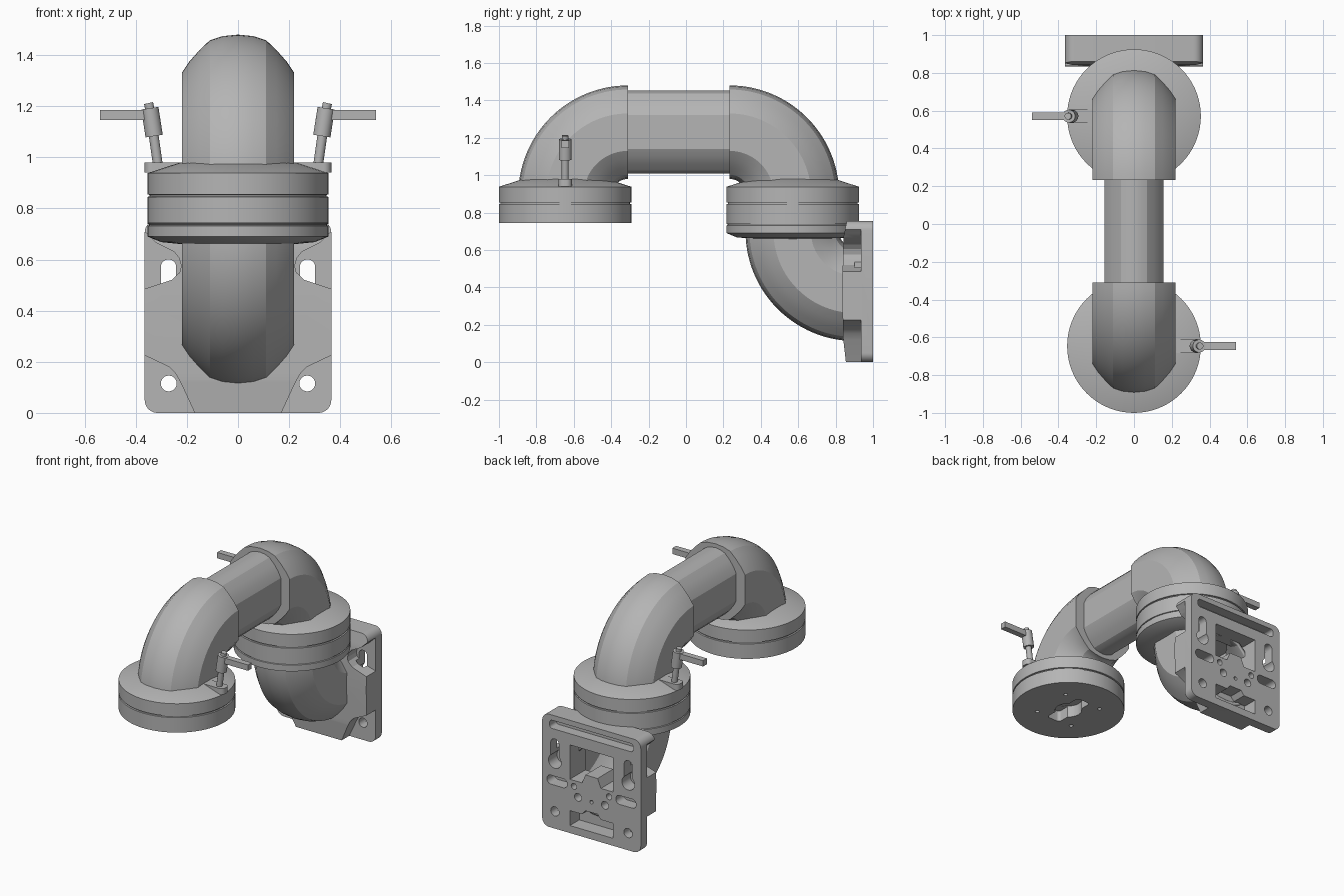
import bpy, bmesh
from math import sin, cos, pi, radians
from mathutils import Vector

cube = bpy.data.objects.get("Cube")
if cube:
    bpy.data.objects.remove(cube, do_unlink=True)

grey = bpy.data.materials.new("cast grey")
grey.use_nodes = True
colour = (0.46, 0.46, 0.46, 1)
grey.diffuse_color = colour
grey.node_tree.nodes["Principled BSDF"].inputs["Base Color"].default_value = colour


def finish(name, bm, smooth=True):
    bmesh.ops.recalc_face_normals(bm, faces=bm.faces[:])
    mesh = bpy.data.meshes.new(name)
    bm.to_mesh(mesh)
    bm.free()
    mesh.materials.append(grey)
    obj = bpy.data.objects.new(name, mesh)
    bpy.context.scene.collection.objects.link(obj)
    if smooth:
        shade(obj)
    return obj


def shade(obj):
    bpy.ops.object.select_all(action='DESELECT')
    obj.select_set(True)
    bpy.context.view_layer.objects.active = obj
    bpy.ops.object.shade_smooth_by_angle(angle=radians(20))


def loft(name, rings, caps=True, closed=False):
    """Skin a list of equal point rings."""
    bm = bmesh.new()
    loops = [[bm.verts.new(p) for p in ring] for ring in rings]
    n = len(loops[0])
    for a, b in zip(loops, loops[1:]):
        for i in range(n):
            j = (i + 1) % n
            bm.faces.new((a[i], a[j], b[j], b[i]))
    if caps:
        bm.faces.new(loops[0])
        bm.faces.new(loops[-1])
    return finish(name, bm)


def prism(name, pts, lo, hi, axis='Y'):
    """Extrude a flat outline along y or z."""
    def place(p, h):
        return (p[0], h, p[1]) if axis == 'Y' else (p[0], p[1], h)
    return loft(name, [[place(p, h) for p in pts] for h in (lo, hi)])


def disc_ring(r, z, y, n=72):
    return [(r * cos(2 * pi * i / n), y + r * sin(2 * pi * i / n), z) for i in range(n)]


def circle(cx, cy, r, n=24):
    return [(cx + r * cos(2 * pi * i / n), cy + r * sin(2 * pi * i / n)) for i in range(n)]


def rounded(x0, y0, x1, y1, r, n=8):
    pts = []
    corners = ((x1 - r, y1 - r), (x0 + r, y1 - r), (x0 + r, y0 + r), (x1 - r, y0 + r))
    for k, (cx, cy) in enumerate(corners):
        for i in range(n + 1):
            a = pi / 2 * (k + i / n)
            pts.append((cx + r * cos(a), cy + r * sin(a)))
    return pts


def rod(name, a, b, r):
    a, b = Vector(a), Vector(b)
    rot = (b - a).to_track_quat('Z', 'Y').to_matrix()
    ring = [rot @ Vector((x, y, 0)) for x, y in circle(0, 0, r)]
    return loft(name, [[p + end for p in ring] for end in (a, b)])


def carve(obj, cutters, operation='DIFFERENCE'):
    """Apply booleans and drop the cutters."""
    for c in cutters:
        c.hide_render = True
        mod = obj.modifiers.new("cut", 'BOOLEAN')
        mod.object, mod.operation, mod.solver = c, operation, 'EXACT'
    bpy.context.view_layer.update()
    dg = bpy.context.evaluated_depsgraph_get()
    mesh = bpy.data.meshes.new_from_object(obj.evaluated_get(dg))
    obj.modifiers.clear()
    obj.data = mesh
    for c in cutters:
        bpy.data.objects.remove(c, do_unlink=True)
    shade(obj)


def mirror_section(quarter):
    right = quarter + [(u, -v) for u, v in reversed(quarter)]
    return right + [(-u, v) for u, v in reversed(right) if u > 0]


# Elbows: faceted section with softly bowed top and shoulders
elbow_section = mirror_section([(0, .25), (.06, .244), (.11, .228), (.15, .19),
                                (.19, .145), (.22, .10)])
tube_section = mirror_section([(0, .223), (.04, .217), (.07, .205), (.105, .17),
                               (.135, .13), (.155, .09)])


def elbow(name, y, z, start, end, bend=.337, caps=True, steps=28):
    rings = []
    for k in range(steps + 1):
        a = radians(start + (end - start) * k / steps)
        rings.append([(u, y + (bend + v) * cos(a), z + (bend + v) * sin(a))
                      for u, v in elbow_section])
    return loft(name, rings, caps)


elbow("front_elbow", -.31, .893, 90, 180)
elbow("rear_elbow", .232, .893, 90, 0)
lower = elbow("lower_elbow", .905, .70, 180, 270, caps=False)
wall = lower.modifiers.new("wall", 'SOLIDIFY')
wall.thickness, wall.offset = .02, -1

# Straight tube between the elbows
loft("cross_tube", [[(u, y, 1.231 + v) for u, v in tube_section] for y in (-.33, .25)])


# Swivel hubs with seam grooves
def hub(name, y, profile):
    return loft(name, [disc_ring(r, z, y) for r, z in profile])


R = .354
groove = [(R, .845), (R - .008, .847), (R - .008, .853), (R, .855)]
top = groove + [(R, .938), (.225, .98)]
front_y, rear_y = -.646, .571
front_hub = hub("front_hub", front_y, [(R, .745)] + top)
hub("rear_hub", rear_y, [(.22, .66), (.30, .668), (R, .69), (R, .732),
                         (R - .006, .734), (R - .006, .738), (R, .74)] + top)

# Keyed socket and screw holes under the front hub
sockets = [prism("socket_slot", rounded(-.05, front_y - .15, .05, front_y + .15, .02), .7, .82, 'Z'),
           prism("socket_round", circle(0, front_y, .085), .7, .825, 'Z')]
for sx in (-1, 1):
    for sy in (-1, 1):
        sockets.append(prism("screw_hole", circle(sx * .14, front_y + sy * .14, .013), .7, .78, 'Z'))
carve(front_hub, sockets)


# Clamp levers, one on each hub
def lever(prefix, s, y):
    def p(x, z):
        return (s * x, y, z)
    x0, x1 = sorted((s * .2, s * .365))
    prism(prefix + "_lever_foot", rounded(x0, y - .036, x1, y + .036, .03), .94, .98, 'Z')
    rod(prefix + "_lever_pin", p(.312, .96), p(.332, 1.1), .019)
    rod(prefix + "_lever_sleeve", p(.328, 1.083), p(.345, 1.192), .034)
    rod(prefix + "_lever_tip", p(.343, 1.18), p(.35, 1.212), .018)
    x0, x1 = sorted((s * .33, s * .54))
    prism(prefix + "_lever_bar", [(x0, 1.146), (x1, 1.146), (x1, 1.185), (x0, 1.185)],
          y - .02, y + .02)


lever("front", 1, front_y)
lever("rear", -1, rear_y)

# Wall plate: rounded slab with a slightly bowed front
plate = prism("wall_plate", rounded(-.365, 0, .365, .755, .05), .8, 1)
side = [(1.1, -.1), (1.1, .9), (.865, .9), (.86, .755), (.842, .67), (.835, .4),
        (.84, .13), (.855, 0), (.86, -.1)]
bow = loft("bow", [[(x, y, z) for y, z in side] for x in (-.5, .5)])
carve(plate, [bow], 'INTERSECT')

upper_pocket = [(.42, .47), (.365, .485), (.26, .52), (.228, .55), (.222, .575), (.23, .605),
                (.25, .63), (.32, .665), (.345, .69), (.42, .76)]
lower_pocket = [(.42, .25), (.365, .225), (.27, .18), (.245, .155), (.225, .12),
                (.16, -.02), (.42, -.02)]
window = [(-.16, .36), (-.07, .36), (-.045, .42), (.045, .42), (.07, .36), (.16, .36),
          (.16, .59), (-.16, .59)]
notch = [(-.16, .05), (.16, .05), (.16, .15), (.07, .15), (.045, .18), (-.045, .18),
         (-.07, .15), (-.16, .15)]
cuts = [prism("window", window, .7, 1.1), prism("notch", notch, .9, 1.1),
        prism("top_slot", rounded(-.31, .665, .31, .72, .02), .93, 1.1),
        prism("centre_hole", circle(0, .25, .012), .94, 1.1)]
for s in (-1, 1):
    def flip(pts):
        return [(s * x, z) for x, z in pts]
    cuts += [
        prism("upper_pocket", flip(upper_pocket), .7, .935),
        prism("lower_pocket", flip(lower_pocket), .7, .935),
        prism("corner_hole", flip(circle(.271, .115, .031)), .7, 1.1),
        prism("key_slot", flip(rounded(.242, .43, .302, .60, .029)), .9, 1.1),
        prism("key_head", flip(circle(.272, .45, .047)), .91, 1.1),
        prism("oval_slot", flip(rounded(.18, .29, .33, .35, .029)), .92, 1.1),
        prism("large_hole", flip(circle(.10, .255, .026)), .92, 1.1),
        prism("small_hole", flip(circle(.13, .32, .02)), .92, 1.1)]
carve(plate, cuts)
